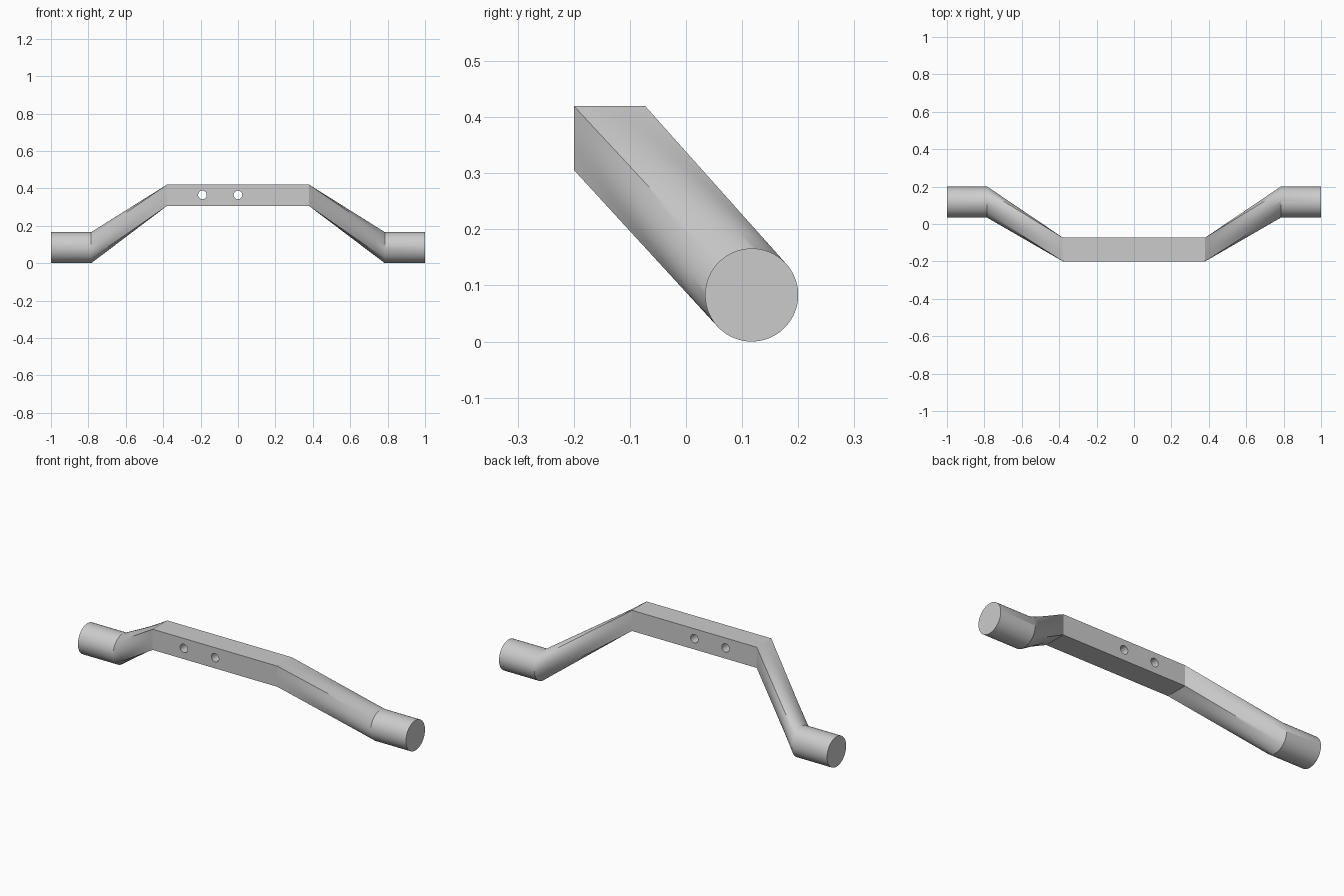
import bpy, bmesh, math
from mathutils import Vector

cube = bpy.data.objects.get("Cube")
if cube:
    bpy.data.objects.remove(cube, do_unlink=True)

grey = bpy.data.materials.new("light grey")
grey.use_nodes = True
colour = (0.6, 0.6, 0.6, 1)
grey.diffuse_color = colour
grey.node_tree.nodes["Principled BSDF"].inputs["Base Color"].default_value = colour

SIDES = 64
STEPS = 8
BAR_END, GRIP_START, GRIP_END = 0.38, 0.785, 1.0
BAR_Y, BAR_Z = (-0.2, -0.073), (0.306, 0.42)
GRIP_Y, GRIP_Z, GRIP_R = 0.117, 0.083, 0.083


def add_object(name, bm):
    bmesh.ops.recalc_face_normals(bm, faces=bm.faces)
    mesh = bpy.data.meshes.new(name)
    bm.to_mesh(mesh)
    bm.free()
    mesh.materials.append(grey)
    obj = bpy.data.objects.new(name, mesh)
    bpy.context.collection.objects.link(obj)
    return obj


def select(obj):
    bpy.ops.object.select_all(action='DESELECT')
    obj.select_set(True)
    bpy.context.view_layer.objects.active = obj


def smooth(obj):
    select(obj)
    bpy.ops.object.shade_smooth_by_angle(angle=math.radians(30))


def section(blend):
    """Cross-section points (y, z) from the bar's rectangle (0) to the round grip (1)."""
    points = []
    for i in range(SIDES):
        a = math.tau * i / SIDES
        c, s = math.cos(a), math.sin(a)
        k = max(abs(c), abs(s))
        rect = Vector((sum(BAR_Y) / 2 + c / k * (BAR_Y[1] - BAR_Y[0]) / 2,
                       sum(BAR_Z) / 2 + s / k * (BAR_Z[1] - BAR_Z[0]) / 2))
        disc = Vector((GRIP_Y + c * GRIP_R, GRIP_Z + s * GRIP_R))
        points.append(rect.lerp(disc, blend))
    return points


# Straight middle bar with three through holes
bm = bmesh.new()
bmesh.ops.create_cube(bm, size=1)
for v in bm.verts:
    v.co = (v.co.x * 2 * BAR_END, BAR_Y[v.co.y > 0], BAR_Z[v.co.z > 0])
bar = add_object("middle_bar", bm)

bm = bmesh.new()
for x in (-0.19, 0, 0.19):
    ring = bmesh.ops.create_cone(bm, cap_ends=True, segments=32,
                                 radius1=0.023, radius2=0.023, depth=0.4)
    for v in ring["verts"]:
        v.co = (v.co.x + x, v.co.z + sum(BAR_Y) / 2, v.co.y + 0.365)
cutter = add_object("hole_cutter", bm)
cutter.hide_render = True
cut = bar.modifiers.new("holes", 'BOOLEAN')
cut.operation = 'DIFFERENCE'
cut.object = cutter
select(bar)
bpy.ops.object.modifier_apply(modifier=cut.name)
bpy.data.objects.remove(cutter, do_unlink=True)
smooth(bar)

# Legs that change from rectangle to circle, ending in round grips
stations = [(BAR_END + (GRIP_START - BAR_END) * i / STEPS, i / STEPS)
            for i in range(STEPS + 1)] + [(GRIP_END, 1)]
for name, side in (("left_leg", 1), ("right_leg", -1)):
    bm = bmesh.new()
    rings = [[bm.verts.new((side * x, *p)) for p in section(t)] for x, t in stations]
    for a, b in zip(rings, rings[1:]):
        for i in range(SIDES):
            j = (i + 1) % SIDES
            bm.faces.new((a[i], a[j], b[j], b[i]))
    bm.faces.new(rings[-1])
    smooth(add_object(name, bm))
